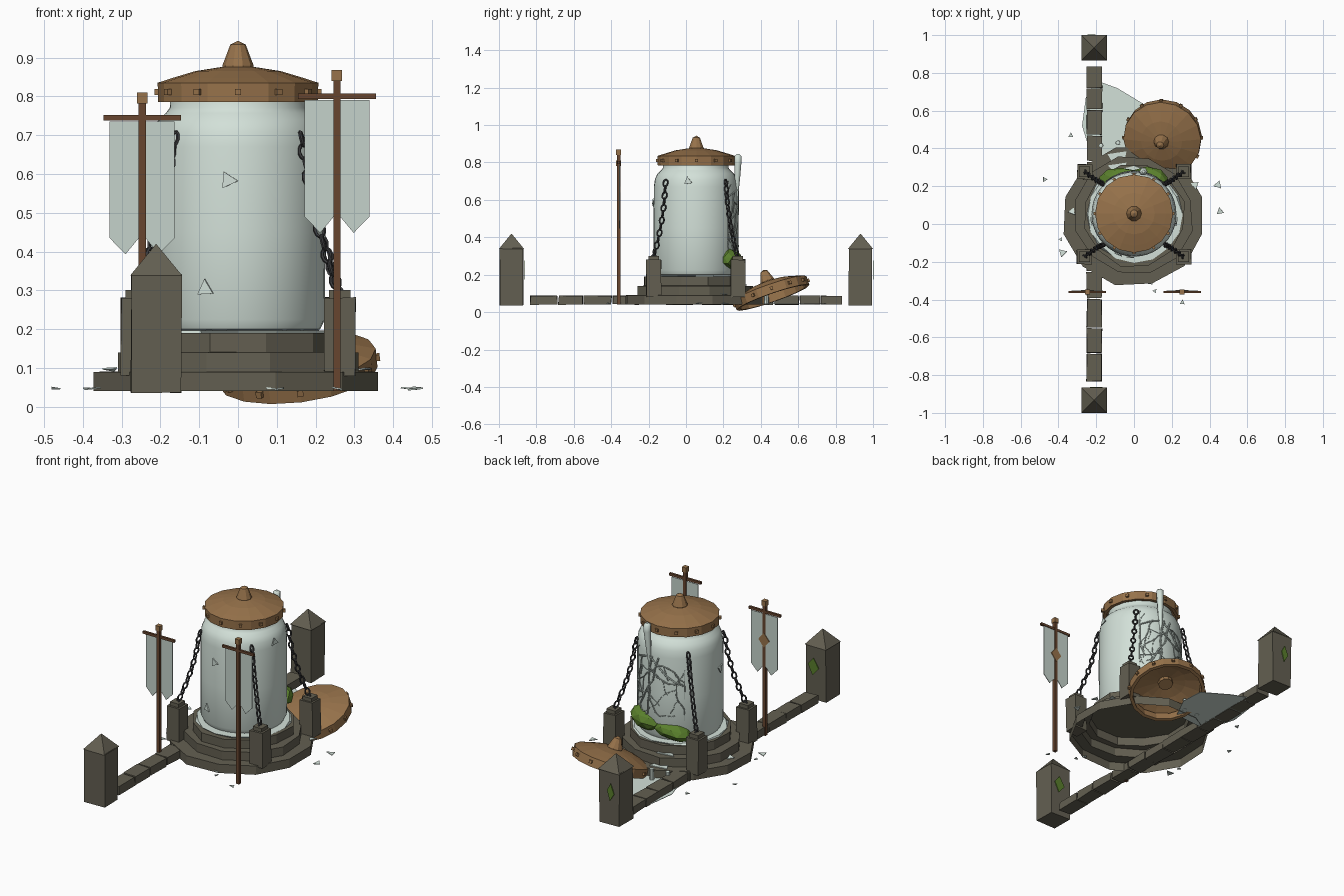
import bpy, bmesh, math, random
from mathutils import Matrix, Vector, Euler

if "Cube" in bpy.data.objects:
    bpy.data.objects.remove(bpy.data.objects["Cube"])

random.seed(4)
CY = 0.052          # y of the jar axis
T = Matrix.Translation


def material(name, rgb):
    m = bpy.data.materials.new(name)
    m.diffuse_color = (*rgb, 1)
    m.use_nodes = True
    m.node_tree.nodes["Principled BSDF"].inputs["Base Color"].default_value = m.diffuse_color
    return m


GLASS = material("pale_glass", (0.65, 0.75, 0.69))
CLOTH = material("banner_cloth", (0.56, 0.65, 0.60))
STONE = material("grey_stone", (0.125, 0.115, 0.083))
BRONZE = material("bronze", (0.31, 0.17, 0.07))
WOOD = material("dark_wood", (0.135, 0.06, 0.028))
IRON = material("dark_iron", (0.045, 0.045, 0.048))
MOSS = material("green_moss", (0.10, 0.21, 0.025))
CRACK = material("crack_grey", (0.40, 0.47, 0.43))


def finish(name, bm, mat, M=Matrix(), smooth=False, normals=True):
    if normals:
        bmesh.ops.recalc_face_normals(bm, faces=bm.faces)
    bm.transform(M)
    me = bpy.data.meshes.new(name)
    bm.to_mesh(me)
    bm.free()
    me.materials.append(mat)
    ob = bpy.data.objects.new(name, me)
    bpy.context.collection.objects.link(ob)
    if smooth:
        bpy.context.view_layer.objects.active = ob
        ob.select_set(True)
        bpy.ops.object.shade_smooth_by_angle(angle=math.radians(40))
        ob.select_set(False)
    return ob


def lathe(name, prof, n, mat, M=Matrix(), jitter=0, offset=0, smooth=False):
    bm = bmesh.new()
    rings, last_r, noise = [], None, [0] * n
    for r, z in prof:
        if jitter and r != last_r:
            noise = [random.uniform(-jitter, jitter) for _ in range(n)]
        last_r = r
        if r == 0:
            rings.append([bm.verts.new((0, 0, z))] * n)
            continue
        rings.append([bm.verts.new(((r + noise[i]) * math.cos(offset + math.tau * i / n),
                                    (r + noise[i]) * math.sin(offset + math.tau * i / n), z))
                      for i in range(n)])
    for a, b in zip(rings, rings[1:]):
        for i in range(n):
            j = (i + 1) % n
            bm.faces.new(list(dict.fromkeys((a[i], a[j], b[j], b[i]))))
    return finish(name, bm, mat, M, smooth)


def box(name, size, M, mat, jitter=0):
    bm = bmesh.new()
    bmesh.ops.create_cube(bm, size=1)
    for v in bm.verts:
        v.co = Vector(a * b + random.uniform(-jitter, jitter) for a, b in zip(v.co, size))
    return finish(name, bm, mat, M)


def plate(name, pts, mat, M, thick=0.004):
    bm = bmesh.new()
    f = bm.faces.new([bm.verts.new((x, y, 0)) for x, y in pts])
    ext = bmesh.ops.extrude_face_region(bm, geom=[f])
    bmesh.ops.translate(bm, vec=(0, 0, thick), verts=[g for g in ext["geom"] if isinstance(g, bmesh.types.BMVert)])
    return finish(name, bm, mat, M)


def tube(name, paths, radius, mat, smooth=False):
    cu = bpy.data.curves.new(name, "CURVE")
    cu.dimensions, cu.bevel_depth, cu.bevel_resolution, cu.use_fill_caps = "3D", radius, 1, True
    for p in paths:
        s = cu.splines.new("POLY")
        s.points.add(len(p) - 1)
        for q, (x, y, z, w) in zip(s.points, p):
            q.co, q.radius = (x, y, z, 1), w
    cu.materials.append(mat)
    ob = bpy.data.objects.new(name, cu)
    bpy.context.collection.objects.link(ob)
    return ob


UPRIGHT = Matrix.Rotation(math.pi / 2, 4, "X")      # lays xy plates into the xz plane

# Stepped stone plinth, hollow underneath
lathe("stepped_plinth", [(0.378, 0.04), (0.378, 0.09), (0.315, 0.091), (0.315, 0.14),
                         (0.272, 0.141), (0.272, 0.19), (0, 0.19)], 12, STONE,
      T((0, CY - 0.006, 0)), jitter=0.009, offset=math.radians(15))

# Glass jar with rounded base and shoulder
lathe("glass_jar", [(0, 0.192), (0.19, 0.192), (0.212, 0.2), (0.224, 0.225), (0.225, 0.45), (0.224, 0.67),
                    (0.218, 0.71), (0.205, 0.74), (0.186, 0.757), (0.176, 0.77), (0.174, 0.80), (0, 0.80)],
      40, GLASS, T((0, CY, 0)), smooth=True)
lathe("spill_ring", [(0.252, 0.19), (0.25, 0.197), (0, 0.198)], 16, GLASS, T((0, CY, 0)), jitter=0.01)


# Studded lids: one on the jar, one fallen behind
def lid(name, M):
    lathe(name + "_dome", [(0.188, 0.045), (0.188, 0), (0.206, 0), (0.207, 0.05), (0.17, 0.062), (0.11, 0.08),
                           (0.04, 0.091), (0, 0.092)], 16, BRONZE, M)
    lathe(name + "_knob", [(0, 0.07), (0.04, 0.07), (0.04, 0.095), (0.02, 0.148), (0, 0.158)], 10, BRONZE, M)
    for k in range(12):
        box(name + "_stud", (0.016, 0.016, 0.016),
            M @ Matrix.Rotation(math.tau * k / 12, 4, "Z") @ T((0.207, 0, 0.026)), BRONZE)


lid("jar_lid", T((0, CY + 0.003, 0.785)))
lid("fallen_lid", T((0.155, 0.465, 0.078)) @ Matrix.Rotation(math.radians(-7), 4, "Y")
    @ Matrix.Rotation(math.radians(19), 4, "X"))

# Anchor posts and chains
for sx in (-1, 1):
    for sy in (-1, 1):
        foot = Vector((sx * 0.262, CY + sy * 0.225, 0.29))
        top = Vector((sx * 0.165, CY + sy * 0.162, 0.69))
        box("anchor_post", (0.078, 0.078, 0.2), T((foot.x, foot.y, 0.18)), STONE, 0.003)
        box("anchor_cap", (0.056, 0.056, 0.022), T((foot.x, foot.y, 0.29)), STONE)
        d = top - foot
        R = d.to_track_quat("Z", "Y").to_matrix().to_4x4()
        bm = bmesh.new()
        n = 12
        for k in range(n + 1):
            sag = Vector((sx, sy, 0)) * -0.012 * math.sin(math.pi * k / n)
            L = T(foot + d * k / n + sag) @ R @ Matrix.Rotation(k * math.pi / 2 + 0.4, 4, "Z")
            rings = []
            for i in range(10):
                a = math.tau * i / 10
                rings.append([bm.verts.new(L @ Vector(((0.012 + 0.005 * math.cos(b)) * math.cos(a),
                              0.005 * math.sin(b), (0.019 + 0.005 * math.cos(b)) * math.sin(a))))
                              for b in (math.tau * j / 5 for j in range(5))])
            for i in range(10):
                for j in range(5):
                    p, q = rings[i], rings[(i + 1) % 10]
                    bm.faces.new((p[j], p[(j + 1) % 5], q[(j + 1) % 5], q[j]))
        finish("chain", bm, IRON)

# Low wall of stone blocks with pointed end posts
cuts = [-0.835, -0.685, -0.55, -0.395, -0.25, -0.11, 0.04, 0.19, 0.33, 0.47, 0.605, 0.72, 0.838]
for a, b in zip(cuts, cuts[1:]):
    box("wall_block", (0.08, b - a - 0.007, 0.047), T((-0.21, (a + b) / 2, 0.064)), STONE, 0.003)
for s in (-1, 1):
    y = 0.933 * s
    box("end_post", (0.128, 0.126, 0.302), T((-0.211, y, 0.189)), STONE, 0.003)
    lathe("end_post_cap", [(0.095, 0.338), (0, 0.42)], 4, STONE, T((-0.211, y, 0)), offset=math.pi / 4)
    w = 0.022 if s > 0 else 0.034
    plate("moss_patch", [(-w, -0.01), (0.005, -0.055), (w, 0.005), (0, 0.045)], MOSS,
          T((-0.2 if s < 0 else -0.225, y + 0.07, 0.23)) @ UPRIGHT)

# Banners on poles
for x, zt, top in ((-0.247, 0.745, 0.81), (0.255, 0.80, 0.868)):
    y = -0.36
    box("banner_pole", (0.019, 0.019, top - 0.06), T((x, y, 0.04 + (top - 0.06) / 2)), WOOD)
    box("banner_finial", (0.027, 0.027, 0.028), T((x, y, top - 0.014)), BRONZE)
    box("banner_crossbar", (0.2, 0.013, 0.014), T((x, y, zt)), WOOD)
    plate("banner", [(-0.084, -0.01), (-0.084, -0.31), (-0.043, -0.352), (0, -0.30), (0.043, -0.352),
                     (0.084, -0.31), (0.084, -0.01)], CLOTH, T((x, y + 0.007, zt)) @ UPRIGHT)
    plate("banner_diamond", [(-0.034, 0), (0, -0.042), (0.034, 0), (0, 0.042)], BRONZE,
          T((x, y + 0.011, zt - 0.16)) @ UPRIGHT)


# Branching cracks over the back of the jar
def on_jar(u, z, w=1.0):
    a = math.pi / 2 - u / 0.225
    return (0.227 * math.cos(a), CY + 0.227 * math.sin(a), z, w)


paths = []


def branch(u, z, ang, length, depth):
    pts = [on_jar(u, z, 0.5 + 0.25 * depth)]
    for k in range(5):
        ang += random.uniform(-0.45, 0.45)
        u = max(-0.16, min(0.16, u + length / 5 * math.sin(ang)))
        z = max(0.3, min(0.70, z + length / 5 * math.cos(ang)))
        pts.append(on_jar(u, z, 0.4 + 0.25 * depth))
        if depth and k % 2 == 0:
            branch(u, z, ang + random.choice((-1, 1)) * random.uniform(0.6, 1.1), length * 0.5, depth - 1)
    paths.append(pts)


for u, ang in ((0.02, math.pi), (-0.02, math.pi - 0.5), (0.04, math.pi + 0.5), (0.03, 2.2)):
    branch(u, 0.66, ang, 0.34, 2)
tube("jar_cracks", paths, 0.005, CRACK)

# Drip frozen against the lid, spill over the steps and puddle on the ground
tube("drip", [[(0.05, 0.278, 0.845, 0.4), (0.05, 0.278, 0.835, 1), (0.05, 0.278, 0.80, 1),
               (0.045, 0.275, 0.72, 0.8), (0.04, 0.272, 0.64, 0.5), (0.04, 0.272, 0.58, 0.2)]], 0.021, GLASS)
for y0, y1, z in ((0.29, 0.325, 0.143), (0.335, 0.385, 0.093)):
    plate("step_spill", [(-0.12, y0), (-0.05, y0), (-0.04, y1), (-0.14, y1 - 0.015)], GLASS, T((0, 0, z)))
plate("puddle", [(-0.2, 0.76), (-0.09, 0.72), (0.06, 0.63), (0.07, 0.5), (0.0, 0.36), (-0.22, 0.34),
                 (-0.275, 0.52), (-0.255, 0.67)], GLASS, T((0, 0, 0.043)), 0.003)

# Small candles behind the plinth
for x, y in ((0.0, 0.43), (-0.085, 0.43), (-0.175, 0.415)):
    lathe("candle", [(0, 0.04), (0.013, 0.04), (0.012, 0.108), (0, 0.11)], 8, GLASS, T((x, y, 0)))

# Moss bank hugging the back of the jar
for x, y, z, sx, sz in ((0.07, 0.225, 0.278, 0.12, 0.062), (-0.07, 0.225, 0.25, 0.12, 0.052)):
    bm = bmesh.new()
    bmesh.ops.create_icosphere(bm, subdivisions=2, radius=1)
    for v in bm.verts:
        v.co *= random.uniform(0.9, 1.06)
    finish("moss_bank", bm, MOSS, T((x, y, z)) @ Euler((0, math.radians(-8), 0)).to_matrix().to_4x4()
           @ Matrix.Diagonal((sx, 0.075, sz, 1)))

# Broken glass shards on the ground
TRI = [(-0.022, -0.016), (0.022, -0.01), (-0.006, 0.024)]
for x, y, s in ((-0.335, 0.47, 0.6), (-0.473, 0.235, 0.6), (-0.325, 0.065, 0.9), (-0.387, -0.08, 0.5),
                (-0.377, -0.15, 1), (0.325, 0.205, 1), (0.443, 0.205, 1), (0.455, 0.065, 0.9),
                (0.11, -0.355, 0.5), (0.255, -0.415, 0.6), (0.085, -0.31, 0.6)):
    on_step = math.hypot(x, y - CY) < 0.36
    plate("ground_shard", [(a * s, b * s) for a, b in TRI], GLASS,
          T((x, y, 0.095 if on_step else 0.045)) @ Euler((random.uniform(-.2, .2), random.uniform(-.2, .2),
                                                        random.uniform(0, 6))).to_matrix().to_4x4())
# Shards stuck to the jar wall
for deg, z, turn in ((-96, 0.585, 0.3), (-112, 0.305, 2.0), (-10, 0.70, 0), (-170, 0.56, 1)):
    plate("wall_shard", TRI, GLASS, T((0, CY, 0)) @ Matrix.Rotation(math.radians(deg + 90), 4, "Z")
          @ T((0, -0.226, z)) @ UPRIGHT @ Matrix.Rotation(turn, 4, "Z"), 0.006)
